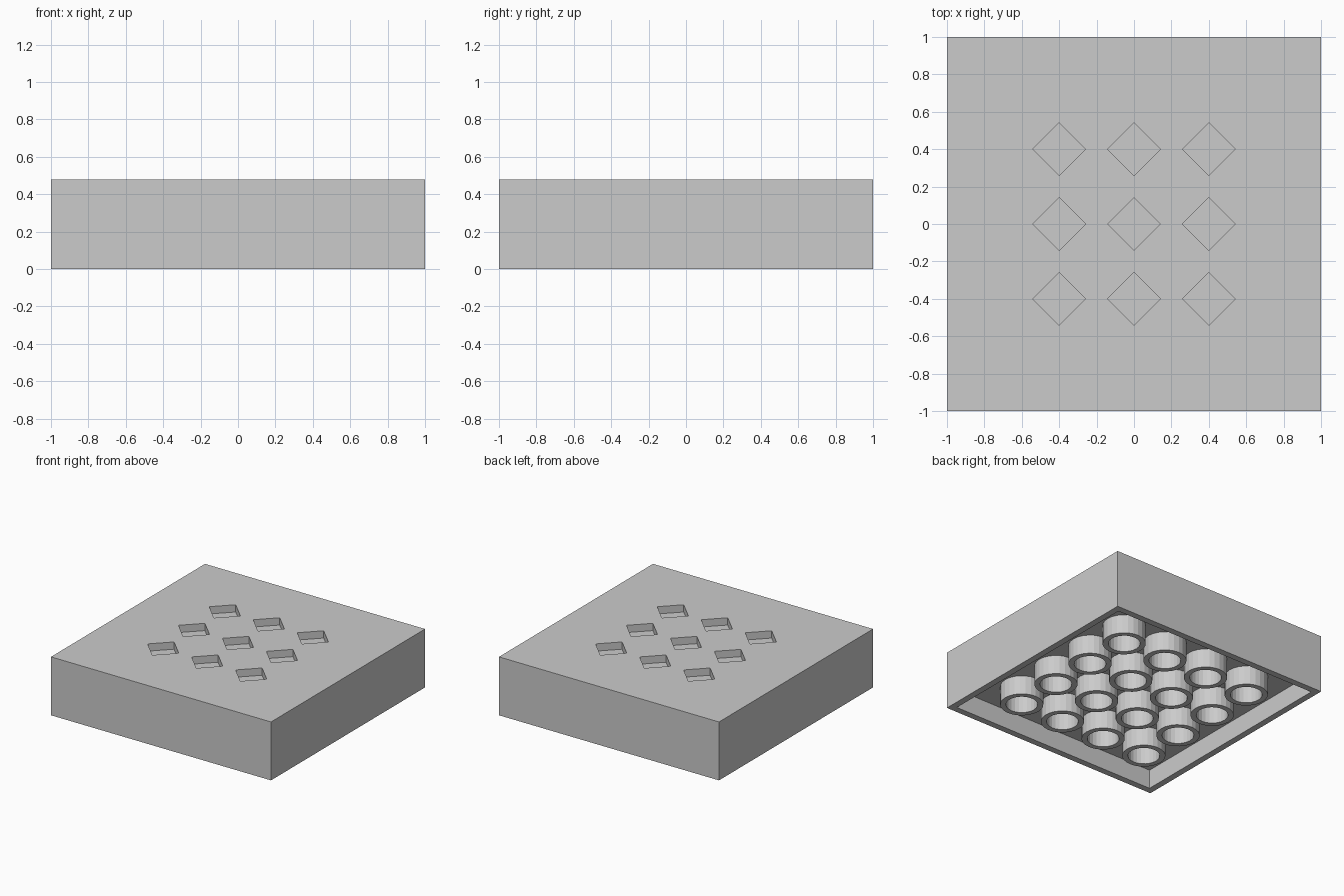
import bpy, bmesh
from math import pi, cos, sin
from mathutils import Matrix, Vector

if "Cube" in bpy.data.objects:
    bpy.data.objects.remove(bpy.data.objects["Cube"], do_unlink=True)

HEIGHT = 0.48      # overall height
WALL = 0.075       # rim thickness
CAVITY = 0.157     # depth of the hollow underside
PITCH = 0.4        # spacing of sockets and tubes

grey = bpy.data.materials.new("light_grey")
grey.use_nodes = True
colour = (0.6, 0.6, 0.6, 1)
grey.diffuse_color = colour
grey.node_tree.nodes["Principled BSDF"].inputs["Base Color"].default_value = colour


def make_object(name, bm):
    bmesh.ops.recalc_face_normals(bm, faces=bm.faces)
    mesh = bpy.data.meshes.new(name)
    bm.to_mesh(mesh)
    bm.free()
    mesh.materials.append(grey)
    obj = bpy.data.objects.new(name, mesh)
    bpy.context.collection.objects.link(obj)
    return obj


# Block with a shallow recess in its underside
bm = bmesh.new()
bmesh.ops.create_cube(bm, size=1, matrix=Matrix.Translation((0, 0, HEIGHT / 2))
                      @ Matrix.Diagonal((2, 2, HEIGHT, 1)))
bm.normal_update()
bottom = min(bm.faces, key=lambda f: f.calc_center_median().z)
bmesh.ops.inset_region(bm, faces=[bottom], thickness=WALL)
ceiling = bmesh.ops.extrude_discrete_faces(bm, faces=[bottom])["faces"][0]
bmesh.ops.translate(bm, verts=ceiling.verts, vec=(0, 0, CAVITY))
block = make_object("block", bm)

# Cutter for the nine diamond sockets in the top
bm = bmesh.new()
for i in range(-1, 2):
    for j in range(-1, 2):
        bmesh.ops.create_cube(bm, size=0.2, matrix=Matrix.Translation(
            (i * PITCH, j * PITCH, HEIGHT - 0.06 + 0.1)) @ Matrix.Rotation(pi / 4, 4, "Z"))
cutter = make_object("socket_cutter", bm)
cutter.hide_render = True

cut = block.modifiers.new("sockets", "BOOLEAN")
cut.operation = "DIFFERENCE"
cut.solver = "EXACT"
cut.object = cutter
bpy.context.view_layer.objects.active = block
bpy.ops.object.modifier_apply(modifier=cut.name)
bpy.data.objects.remove(cutter, do_unlink=True)


# Open tubes under the ceiling
def tube(name, x, y, outer=0.163, inner=0.12, sides=24):
    bm = bmesh.new()
    profile = [(outer, CAVITY), (outer, 0), (inner, 0), (inner, CAVITY)]
    rings = []
    for radius, z in profile:
        rings.append([bm.verts.new(Vector((x + radius * cos(2 * pi * k / sides),
                                           y + radius * sin(2 * pi * k / sides), z)))
                      for k in range(sides)])
    for a, b in zip(rings, rings[1:] + rings[:1]):
        for k in range(sides):
            n = (k + 1) % sides
            bm.faces.new((a[k], a[n], b[n], b[k]))
    make_object(name, bm)


for i in range(4):
    for j in range(4):
        tube(f"tube_{i + 1}_{j + 1}", (i - 1.5) * PITCH, (j - 1.5) * PITCH)
